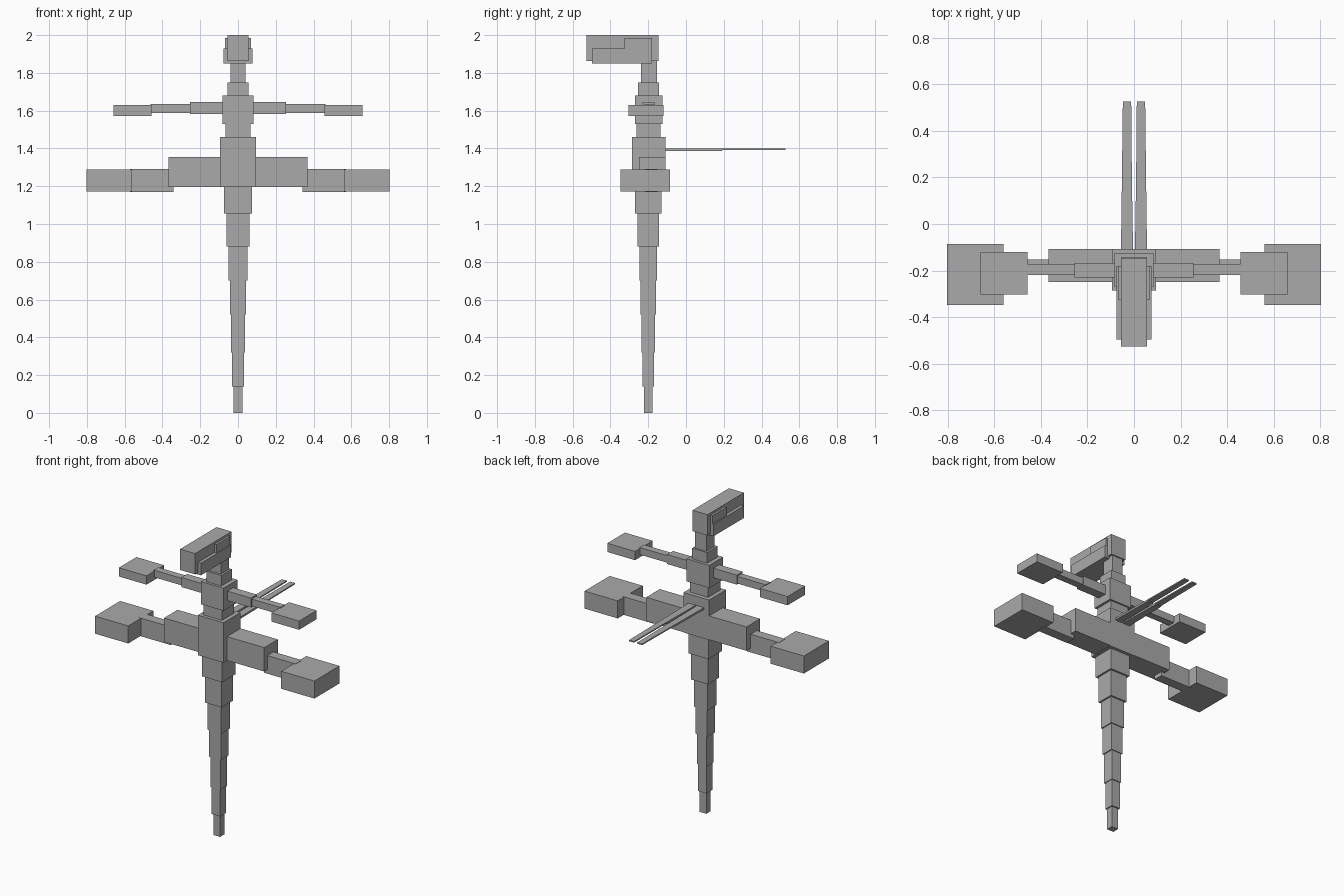
import bpy, bmesh
from mathutils import Vector

mat = bpy.data.materials.new("plain grey")
mat.diffuse_color = (0.4, 0.4, 0.4, 1)


def box(name, x, y, z, tip=None):
    """Box from (min, max) ranges; tip = x range at the far y end."""
    bm = bmesh.new()
    bmesh.ops.create_cube(bm, size=1)
    for v in bm.verts:
        far = v.co.y > 0
        xr = tip if (tip and far) else x
        v.co = Vector((xr[v.co.x > 0], y[far], z[v.co.z > 0]))
    bmesh.ops.recalc_face_normals(bm, faces=bm.faces)
    me = bpy.data.meshes.new(name)
    bm.to_mesh(me)
    bm.free()
    me.materials.append(mat)
    ob = bpy.data.objects.new(name, me)
    bpy.context.collection.objects.link(ob)
    return ob


def centred(name, hx, y, z):
    return box(name, (-hx, hx), y, z)


def pair(name, x, y, z, tip=None):
    box(name + "_right", x, y, z, tip)
    flip = lambda r: (-r[1], -r[0]) if r else None
    box(name + "_left", flip(x), y, z, flip(tip))


# Tapering tail: bottom, top, half width, half depth
tail = [(0.0, 0.14, 0.024, 0.022), (0.14, 0.32, 0.031, 0.031),
        (0.32, 0.52, 0.036, 0.036), (0.52, 0.70, 0.043, 0.041),
        (0.70, 0.88, 0.050, 0.047), (0.88, 1.055, 0.061, 0.058),
        (1.055, 1.20, 0.073, 0.071)]
for i, (a, b, hx, hy) in enumerate(tail):
    centred(f"tail_{i + 1}", hx, (-0.2 - hy, -0.2 + hy), (a, b))

# Trunk and neck
centred("hips", 0.094, (-0.285, -0.108), (1.195, 1.46))
centred("waist", 0.067, (-0.263, -0.135), (1.46, 1.53))
centred("chest", 0.083, (-0.27, -0.125), (1.53, 1.68))
centred("lower_neck", 0.055, (-0.253, -0.143), (1.68, 1.75))
centred("neck", 0.041, (-0.238, -0.154), (1.75, 1.88))

# Head
centred("head", 0.055, (-0.527, -0.146), (1.862, 2.0))
centred("jaw", 0.076, (-0.497, -0.18), (1.85, 1.93))
centred("cheeks", 0.069, (-0.325, -0.18), (1.86, 1.985))

# Front limbs
pair("upper_arm", (0.08, 0.255), (-0.229, -0.168), (1.582, 1.645))
pair("forearm", (0.25, 0.463), (-0.22, -0.173), (1.588, 1.635))
pair("hand", (0.457, 0.66), (-0.304, -0.12), (1.572, 1.63))

# Hind limbs
pair("thigh", (0.09, 0.367), (-0.25, -0.108), (1.197, 1.355))
pair("shin", (0.342, 0.573), (-0.217, -0.152), (1.17, 1.29))
pair("foot", (0.56, 0.803), (-0.348, -0.086), (1.172, 1.288))

# Thin back blades, tapering and stepped in thickness
pair("blade_base", (0.004, 0.056), (-0.115, 0.19), (1.387, 1.40), (0.009, 0.052))
pair("blade_tip", (0.009, 0.052), (0.19, 0.527), (1.392, 1.40), (0.012, 0.048))
